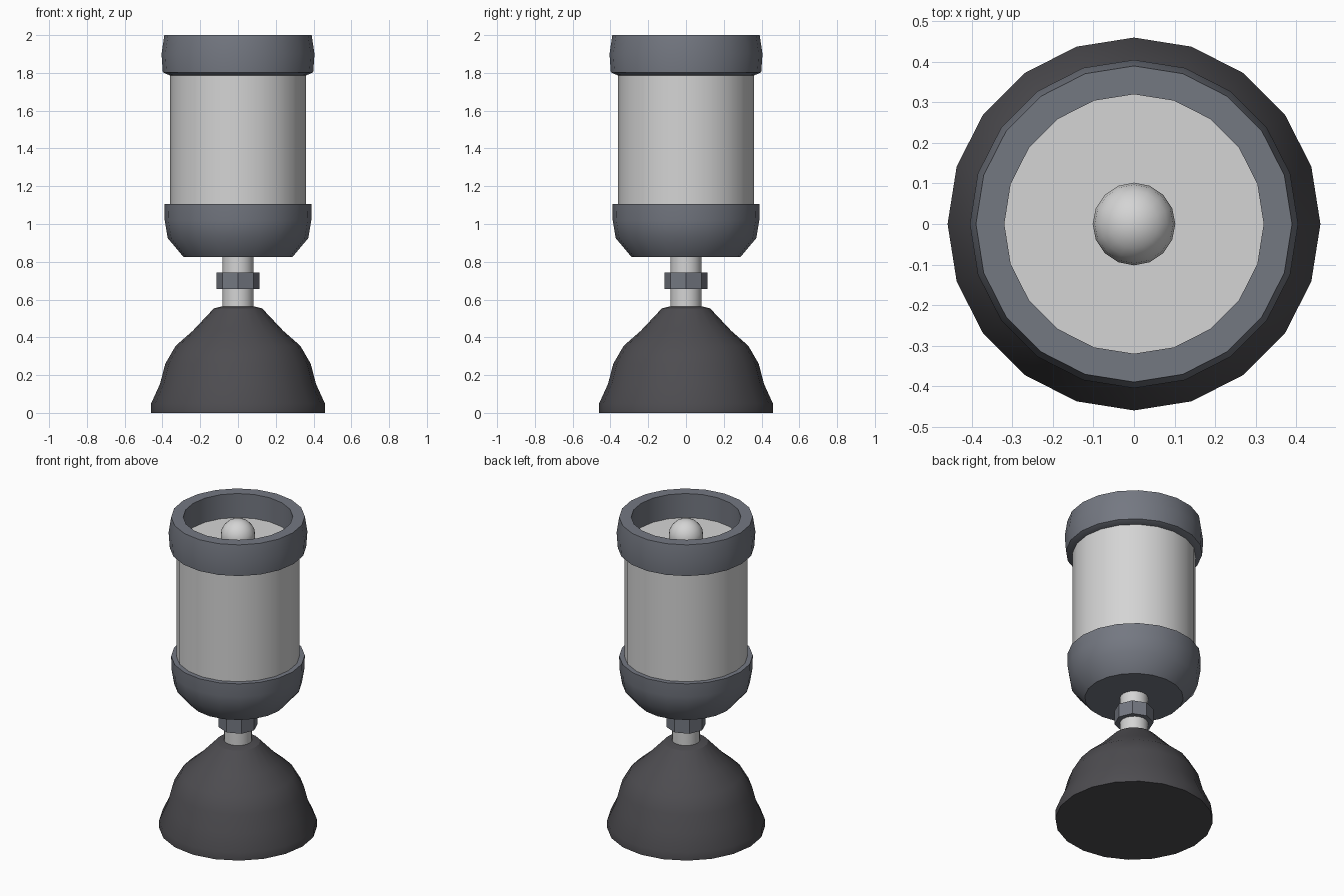
import bpy
import bmesh
import math

if "Cube" in bpy.data.objects:
    bpy.data.objects.remove(bpy.data.objects["Cube"], do_unlink=True)


def make_material(name, colour):
    mat = bpy.data.materials.new(name)
    mat.use_nodes = True
    mat.diffuse_color = (*colour, 1)
    mat.node_tree.nodes["Principled BSDF"].inputs["Base Color"].default_value = (*colour, 1)
    return mat


light_grey = make_material("light grey", (0.66, 0.66, 0.66))
steel_grey = make_material("steel grey", (0.175, 0.188, 0.222))
dark_rubber = make_material("dark rubber", (0.075, 0.073, 0.081))


def finish(bm, name, mat):
    bmesh.ops.recalc_face_normals(bm, faces=bm.faces)
    mesh = bpy.data.meshes.new(name)
    bm.to_mesh(mesh)
    bm.free()
    mesh.materials.append(mat)
    obj = bpy.data.objects.new(name, mesh)
    bpy.context.collection.objects.link(obj)
    bpy.ops.object.select_all(action='DESELECT')
    obj.select_set(True)
    bpy.context.view_layer.objects.active = obj
    bpy.ops.object.shade_smooth_by_angle(angle=math.radians(32))
    return obj


def lathe(name, profile, mat, sides=20, closed=False):
    """Turn (radius, z) points about z; cap both ends, or close into a ring."""
    bm = bmesh.new()
    rings = []
    for r, z in profile:
        angles = [math.tau * i / sides for i in range(sides)]
        rings.append([bm.verts.new((r * math.cos(a), r * math.sin(a), z)) for a in angles])
    pairs = list(zip(rings, rings[1:]))
    if closed:
        pairs.append((rings[-1], rings[0]))
    else:
        bm.faces.new(rings[0])
        bm.faces.new(rings[-1])
    for low, high in pairs:
        for i in range(sides):
            j = (i + 1) % sides
            bm.faces.new((low[i], low[j], high[j], high[i]))
    return finish(bm, name, mat)


# Flared rubber base
lathe("base", [(0.46, 0), (0.46, 0.05), (0.413, 0.153), (0.385, 0.26), (0.33, 0.355),
               (0.24, 0.434), (0.128, 0.553), (0.08, 0.565)], dark_rubber)

# Stem with its nut
lathe("stem", [(0.082, 0.55), (0.082, 0.84)], light_grey)
lathe("nut", [(0.115, 0.655), (0.115, 0.743)], steel_grey, sides=8)

# Lower cup, main tube and upper collar
lathe("lower_cup", [(0.288, 0.825), (0.372, 0.925), (0.388, 1.02), (0.39, 1.105)], steel_grey)
lathe("tube", [(0.36, 1.08), (0.36, 1.845)], light_grey)
lathe("collar", [(0.32, 1.79), (0.362, 1.787), (0.398, 1.803), (0.405, 1.9),
                 (0.39, 2.0), (0.32, 2.0)], steel_grey, closed=True)

# Ball sitting in the collar
ball = bmesh.new()
bmesh.ops.create_uvsphere(ball, u_segments=16, v_segments=10, radius=0.102)
bmesh.ops.translate(ball, verts=ball.verts, vec=(0, 0, 1.88))
finish(ball, "ball", light_grey)
